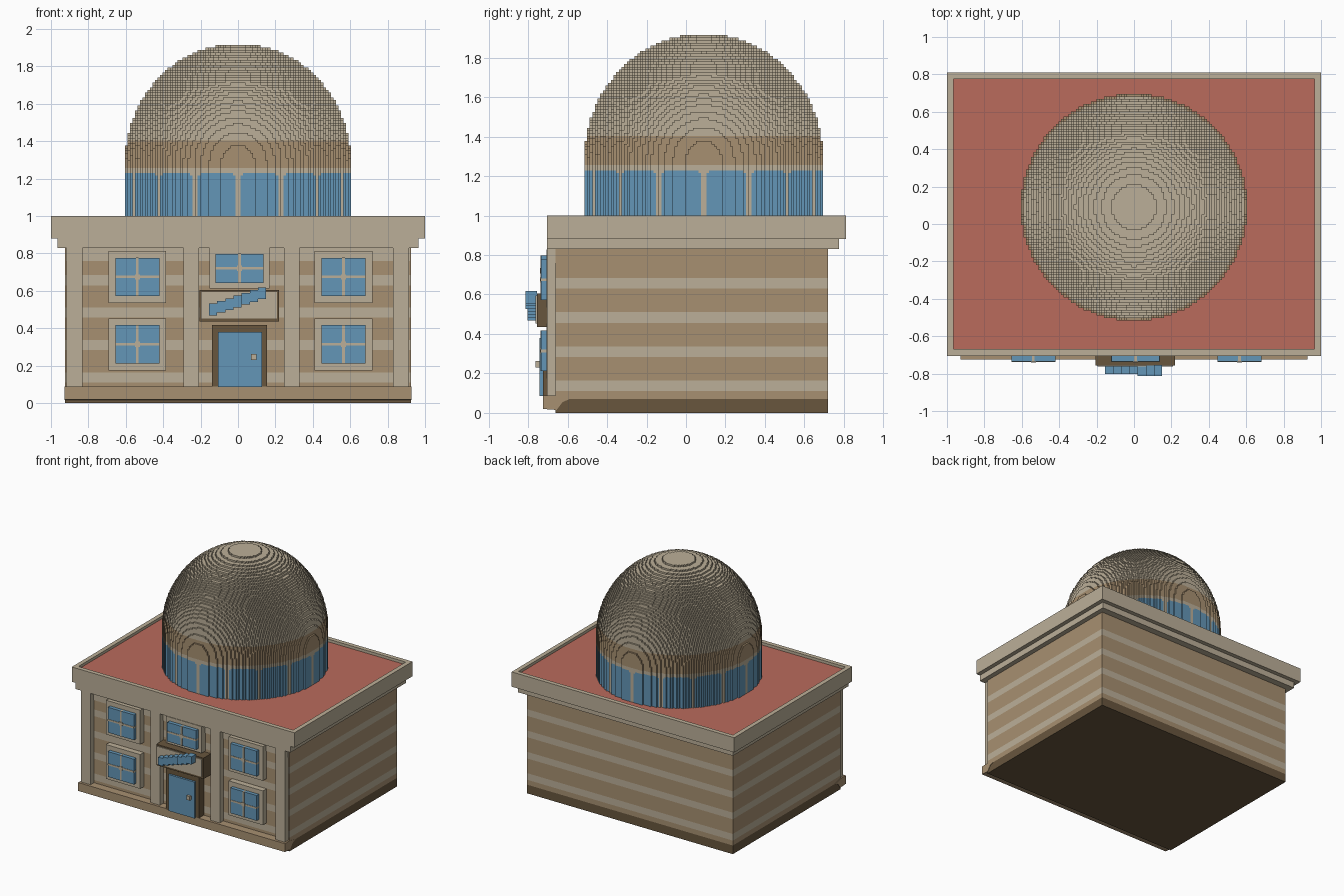
import bpy, bmesh, math

if "Cube" in bpy.data.objects:
    bpy.data.objects.remove(bpy.data.objects["Cube"], do_unlink=True)


def material(name, r, g, b):
    m = bpy.data.materials.new(name)
    m.use_nodes = True
    m.diffuse_color = (r, g, b, 1)
    m.node_tree.nodes["Principled BSDF"].inputs["Base Color"].default_value = (r, g, b, 1)
    return m


STONE = material("pale stone", .50, .43, .315)
TAN = material("tan stone", .39, .28, .165)
BLUE = material("window blue", .127, .305, .474)
RED = material("roof red", .49, .147, .107)
BROWN = material("dark brown", .138, .093, .048)


def finish(bm, name, mats):
    mesh = bpy.data.meshes.new(name)
    bm.normal_update()
    bm.to_mesh(mesh)
    bm.free()
    for m in mats:
        mesh.materials.append(m)
    obj = bpy.data.objects.new(name, mesh)
    bpy.context.collection.objects.link(obj)
    return obj


def add_box(bm, x, y, z):
    """Add a box spanning the given (low, high) ranges."""
    verts = bmesh.ops.create_cube(bm, size=1)["verts"]
    for v in verts:
        v.co = [lo + (hi - lo) * (c + .5) for c, (lo, hi) in zip(v.co, (x, y, z))]


def box(name, x, y, z, mat):
    bm = bmesh.new()
    add_box(bm, x, y, z)
    return finish(bm, name, [mat])


# Striped walls, stacked course by course
WALL_X, WALL_Y = (-.925, .925), (-.66, .72)
box("foundation", WALL_X, WALL_Y, (0, .07), BROWN)
levels = [.07] + [.11 + .173 * i + d for i in range(4) for d in (0, .054)] + [.83]
for i, span in enumerate(zip(levels, levels[1:])):
    box("wall_course", WALL_X, WALL_Y, span, STONE if i % 2 else TAN)
box("front_top_band", (-.92, .92), (-.664, -.66), (.76, .83), STONE)

# Front plinth with a sloping underside
bm = bmesh.new()
profile = [(-.725, .02), (-.725, .088), (-.66, .088), (-.59, .07), (-.625, .055), (-.655, .015)]
side = bm.faces.new([bm.verts.new((-.928, y, z)) for y, z in profile])
ext = bmesh.ops.extrude_face_region(bm, geom=[side])["geom"]
for v in ext:
    if isinstance(v, bmesh.types.BMVert):
        v.co.x = .928
bmesh.ops.recalc_face_normals(bm, faces=bm.faces)
finish(bm, "front_plinth", [TAN])

# Cornice and parapet around a sunken roof
box("lower_cornice", (-.965, .965), (-.705, .775), (.83, .885), STONE)
bm = bmesh.new()
add_box(bm, (-1, 1), (-.705, .81), (.88, 1))
bm.normal_update()
top = max(bm.faces, key=lambda f: f.calc_center_median().z)
bmesh.ops.inset_individual(bm, faces=[top], thickness=.05)
inner = bmesh.ops.extrude_face_region(bm, geom=[top])["geom"]
bmesh.ops.delete(bm, geom=[top], context="FACES_ONLY")
for g in inner:
    if isinstance(g, bmesh.types.BMVert):
        g.co.z -= .022
    elif isinstance(g, bmesh.types.BMFace):
        g.material_index = 1
bmesh.ops.recalc_face_normals(bm, faces=bm.faces)
finish(bm, "parapet_and_roof", [STONE, RED])

# Front pillars
for x in (-.874, -.25, .288, .872):
    box("front_pillar", (x - .042, x + .042), (-.705, -.65), (.088, .83), STONE)


# Windows: surround, glass and crossing bars
def window(x, z, w, h, margin):
    frame = (x - w - margin, x + w + margin), (z - h - margin, z + h + margin)
    box("window_surround", frame[0], (-.706, -.65), frame[1], STONE)
    bm = bmesh.new()
    for sx in (-1, 1):
        for sz in (-1, 1):
            px, pz = x + sx * (w + .005) / 2, z + sz * (h + .005) / 2
            add_box(bm, (px - w / 2 + .003, px + w / 2 - .003), (-.735, -.70),
                    (pz - h / 2 + .003, pz + h / 2 - .003))
    finish(bm, "window_panes", [BLUE])
    box("window_upright", (x - .007, x + .007), (-.738, -.70), (z - h, z + h), STONE)
    box("window_crossbar", (x - w, x + w), (-.738, -.70), (z - .007, z + .007), STONE)
    box("window_boss", (x - .014, x + .014), (-.74, -.70), (z - .014, z + .014), STONE)


for wx in (-.538, .564):
    for wz in (.314, .674):
        window(wx, wz, .118, .103, .036)
window(.008, .72, .13, .078, .03)

# Door with brown surround
box("door_surround", (-.14, .155), (-.725, -.65), (.08, .417), BROWN)
box("door_leaf", (-.107, .128), (-.742, -.70), (.085, .38), BLUE)
box("door_knob", (.07, .1), (-.762, -.74), (.23, .262), STONE)

# Board above the door with a rising telescope shape
box("board", (-.205, .22), (-.756, -.65), (.435, .605), BROWN)
box("board_panel", (-.195, .208), (-.763, -.75), (.452, .594), STONE)
for i in range(7):
    x0, z0 = -.155 + .0436 * i, .468 + .0145 * i
    front = -.812 if i > 3 else -.803
    box("telescope_segment", (x0, x0 + .0436), (front, -.755), (z0, z0 + .063), BLUE)

# Stepped dome built from small square blocks
V, R, MID, RISE, CY = .01345, 45, 21, 47.5, .09
DRUM, BAND, TAN_TOP, TOP = 17, 19, 30, 68


def layer_cells(k):
    if k >= TOP:
        return set()
    t = max(0, k + .5 - MID) / RISE
    r2 = R * R * (1 - t * t)
    return {(i, j) for i in range(-R, R) for j in range(-R, R)
            if (i + .5) ** 2 + (j + .5) ** 2 <= r2}


def dome_colour(k, angle):
    if k < DRUM:
        # Sixteen panes with slim uprights that widen at the head
        step = math.pi / 8
        off = abs((angle + step / 2) % step - step / 2) * R
        return 0 if off < (2.1 if k == DRUM - 1 else 1.1) else 2
    return 1 if BAND <= k < TAN_TOP else 0


bm = bmesh.new()
corners = {}


def corner(i, j, k):
    if (i, j, k) not in corners:
        corners[i, j, k] = bm.verts.new((i * V, CY + j * V, 1 + k * V))
    return corners[i, j, k]


# Each side: neighbour offset and the two ground corners, counterclockwise from outside
SIDES = [((1, 0), (1, 0), (1, 1)), ((-1, 0), (0, 1), (0, 0)),
         ((0, 1), (1, 1), (0, 1)), ((0, -1), (0, 0), (1, 0))]
cells = layer_cells(-2)
for k in range(-2, TOP):
    above = layer_cells(k + 1)
    for i, j in cells:
        for (di, dj), a, b in SIDES:
            if (i + di, j + dj) not in cells:
                a0, b0 = (i + a[0], j + a[1]), (i + b[0], j + b[1])
                f = bm.faces.new([corner(*a0, k), corner(*b0, k),
                                  corner(*b0, k + 1), corner(*a0, k + 1)])
                f.material_index = dome_colour(k, math.atan2(j + .5, i + .5))
        if (i, j) not in above:
            f = bm.faces.new([corner(i, j, k + 1), corner(i + 1, j, k + 1),
                              corner(i + 1, j + 1, k + 1), corner(i, j + 1, k + 1)])
            f.material_index = dome_colour(k, 0) if k >= DRUM else 0
    cells = above
finish(bm, "dome", [STONE, TAN, BLUE])
